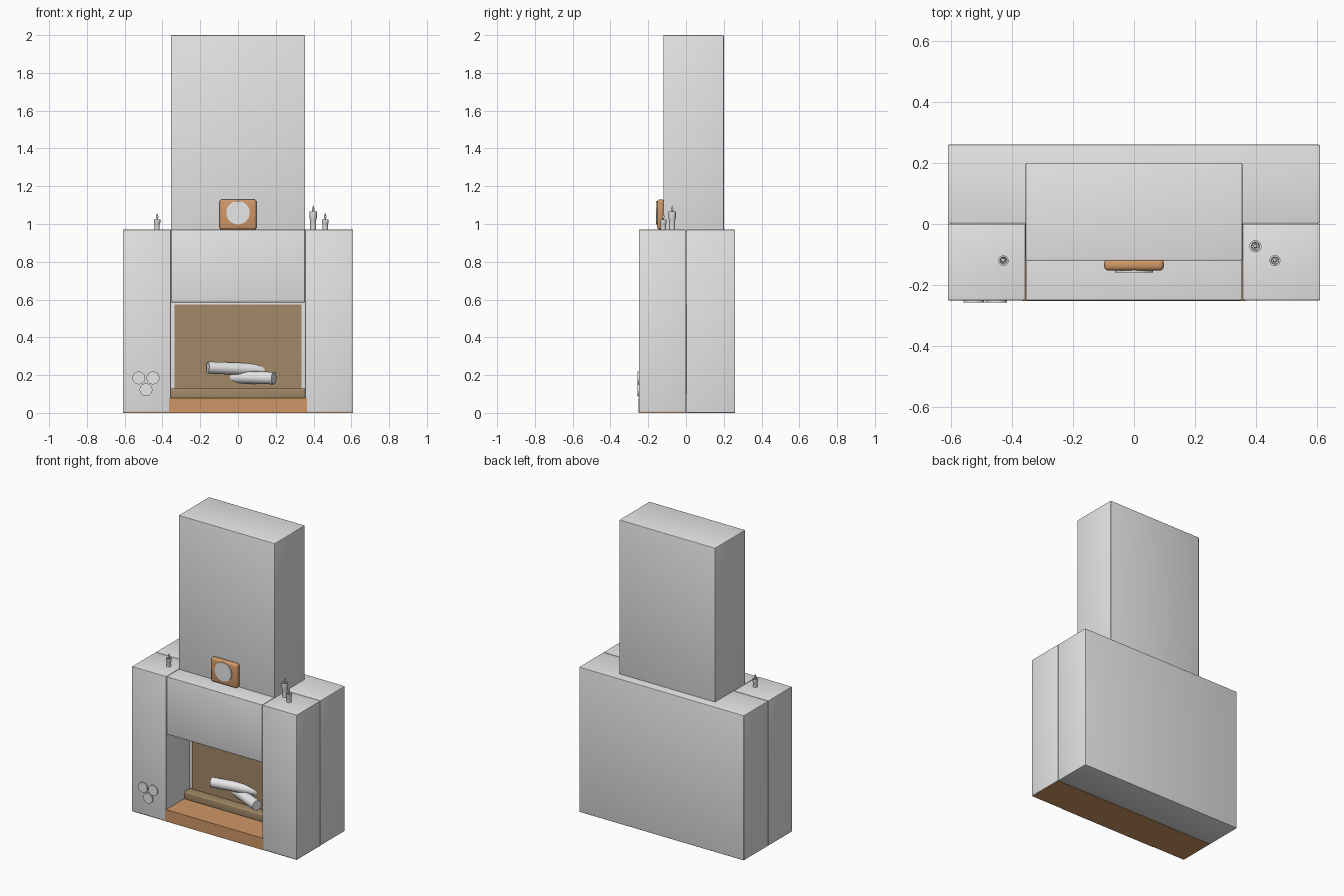
import bpy, bmesh, math
from mathutils import Vector

if "Cube" in bpy.data.objects:
    bpy.data.objects.remove(bpy.data.objects["Cube"])


def material(name, rgb):
    m = bpy.data.materials.new(name)
    m.diffuse_color = (*rgb, 1)
    m.use_nodes = True
    m.node_tree.nodes["Principled BSDF"].inputs["Base Color"].default_value = m.diffuse_color
    return m


GREY = material("plaster_grey", (0.8, 0.8, 0.8))
BROWN = material("warm_wood", (0.63, 0.31, 0.136))
OLIVE = material("sooty_brick", (0.36, 0.25, 0.136))


def finish(name, bm, mat, angle=None):
    bmesh.ops.recalc_face_normals(bm, faces=bm.faces)
    me = bpy.data.meshes.new(name)
    bm.to_mesh(me)
    bm.free()
    me.materials.append(mat)
    ob = bpy.data.objects.new(name, me)
    bpy.context.collection.objects.link(ob)
    if angle:
        bpy.ops.object.select_all(action='DESELECT')
        ob.select_set(True)
        bpy.context.view_layer.objects.active = ob
        bpy.ops.object.shade_smooth_by_angle(angle=math.radians(angle))
    return ob


def box(name, lo, hi, mat, bevel=0.0):
    """Box between two corners, optionally with softly rounded edges."""
    bm = bmesh.new()
    bmesh.ops.create_cube(bm, size=1)
    for v in bm.verts:
        v.co = Vector([(a + b) / 2 + c * (b - a) for a, b, c in zip(lo, hi, v.co)])
    if bevel:
        bmesh.ops.bevel(bm, geom=bm.edges[:], offset=bevel, segments=3,
                        profile=0.5, affect='EDGES')
    return finish(name, bm, mat, 50 if bevel else None)


def rod(name, a, b, r, mat, sides=24, r2=None):
    """Cylinder running from point a to point b."""
    a, b = Vector(a), Vector(b)
    bm = bmesh.new()
    bmesh.ops.create_cone(bm, cap_ends=True, segments=sides, radius1=r,
                          radius2=r if r2 is None else r2, depth=(b - a).length)
    rot = (b - a).to_track_quat('Z', 'Y')
    for v in bm.verts:
        v.co = rot @ v.co + (a + b) / 2
    return finish(name, bm, mat, 40)


def lathe(name, profile, loc, mat, sides=16):
    """Spin a radius/height profile around a vertical axis."""
    bm = bmesh.new()
    vs = [bm.verts.new((r, 0, z)) for r, z in profile]
    es = [bm.edges.new(p) for p in zip(vs, vs[1:])]
    bmesh.ops.spin(bm, geom=vs + es, cent=(0, 0, 0), axis=(0, 0, 1),
                   angle=math.tau, steps=sides)
    bmesh.ops.remove_doubles(bm, verts=bm.verts, dist=1e-5)
    bmesh.ops.translate(bm, verts=bm.verts, vec=loc)
    return finish(name, bm, mat, 40)


# Main masonry: rear block, chimney, side pillars and lintel
box("rear_block", (-0.61, 0.002, 0), (0.61, 0.26, 0.97), GREY, 0.004)
box("chimney", (-0.355, -0.12, 0.96), (0.355, 0.2, 2.0), GREY, 0.004)
for side, x0, x1 in (("left", -0.61, -0.356), ("right", 0.356, 0.61)):
    box(side + "_pillar", (x0, -0.25, 0.004), (x1, 0, 0.97), GREY, 0.003)
box("lintel", (-0.354, -0.25, 0.585), (0.354, 0, 0.97), GREY, 0.003)

# Hearth: base under the pillars and the exposed slab in the opening
box("hearth_base", (-0.608, -0.248, 0), (0.608, 0, 0.078), BROWN)
box("hearth_slab", (-0.365, -0.252, 0.001), (0.365, -0.002, 0.08), BROWN)

# Firebox lining and the low ledge in front of it
box("firebox_back", (-0.337, -0.005, 0.1), (0.337, 0.003, 0.573), OLIVE)
box("firebox_ledge", (-0.355, -0.063, 0.078), (0.355, 0, 0.13), OLIVE, 0.006)

# Two logs running into the back of the firebox
rod("upper_log", (-0.16, -0.05, 0.24), (0.15, 0.03, 0.228), 0.032, GREY)
rod("lower_log", (0.19, -0.07, 0.184), (-0.04, 0.03, 0.19), 0.033, GREY)

# Three round log ends on the left pillar
for i, (x, z) in enumerate(((-0.525, 0.185), (-0.45, 0.185), (-0.487, 0.122))):
    rod(f"log_end_{i + 1}", (x, -0.22, z), (x, -0.258, z), 0.034, GREY)

# Mantel clock with a round dial
box("clock_case", (-0.098, -0.153, 0.97), (0.098, -0.115, 1.13), BROWN, 0.014)
rod("clock_dial", (0, -0.14, 1.06), (0, -0.159, 1.06), 0.062, GREY, 32)

# Candles: stem, wider hollow rim and a small flame
for i, (x, y, h, r) in enumerate(((-0.428, -0.12, 0.055, 0.017),
                                  (0.398, -0.073, 0.095, 0.02),
                                  (0.462, -0.12, 0.055, 0.018))):
    lathe(f"candle_{i + 1}", [(0, 0), (r * 0.8, 0), (r * 0.8, h * 0.55),
                              (r, h * 0.65), (r, h), (r * 0.7, h),
                              (r * 0.55, h - 0.006), (0, h - 0.006)],
          (x, y, 0.97), GREY)
    lathe(f"flame_{i + 1}", [(0, 0), (0.003, 0), (0.003, 0.01), (0.007, 0.02),
                             (0.004, 0.031), (0, 0.04)],
          (x, y, 0.97 + h - 0.007), GREY, 10)
